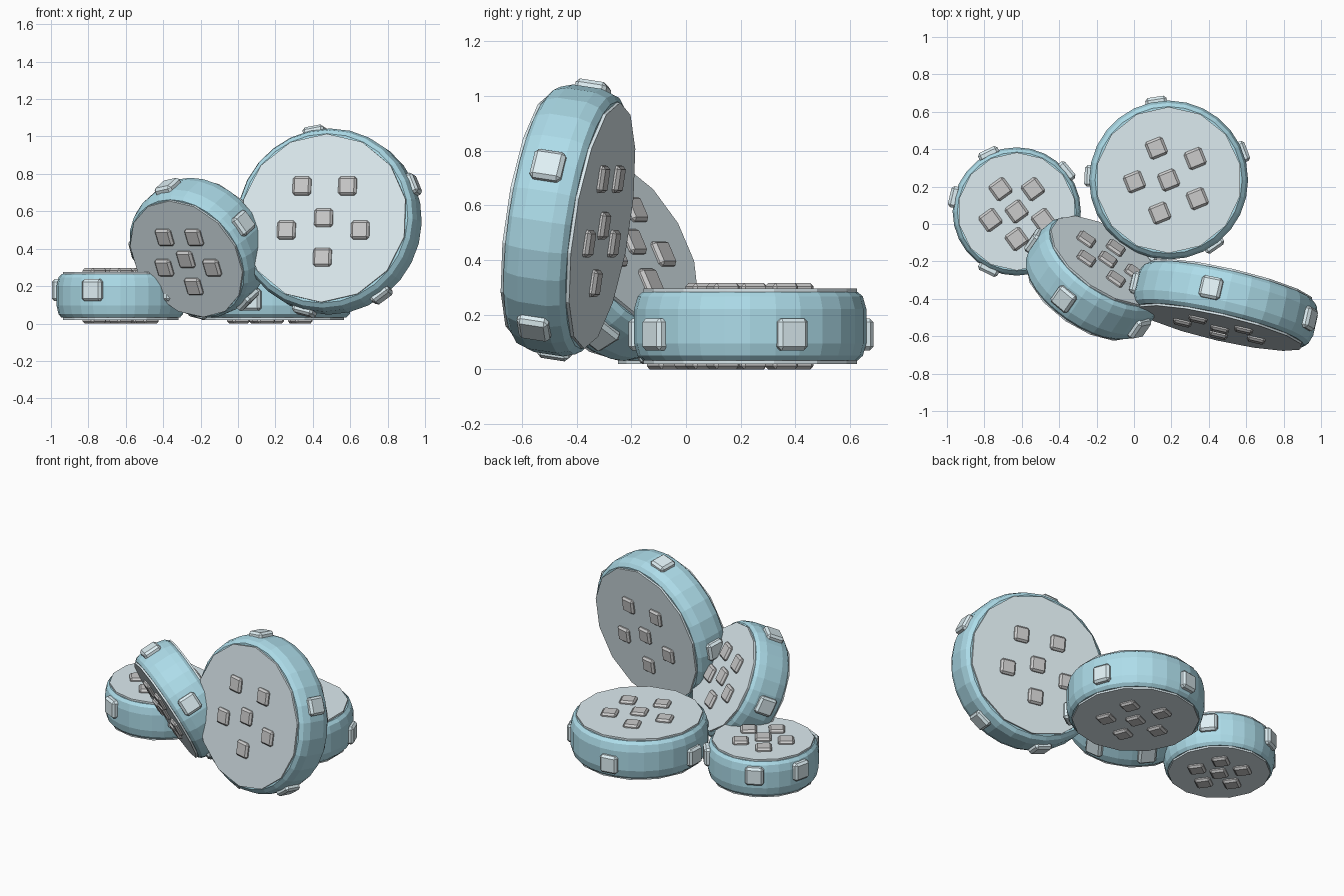
import bpy, bmesh
from math import cos, sin, radians, pi
from mathutils import Matrix, Vector

if "Cube" in bpy.data.objects:
    bpy.data.objects.remove(bpy.data.objects["Cube"])


def material(name, rgb):
    m = bpy.data.materials.new(name)
    m.diffuse_color = (*rgb, 1)
    m.use_nodes = True
    m.node_tree.nodes["Principled BSDF"].inputs["Base Color"].default_value = m.diffuse_color
    return m


BLUE = material("rim_blue", (0.42, 0.72, 0.82))
PALE = material("face_pale_blue", (0.72, 0.83, 0.87))
LIGHT = material("stud_light_blue", (0.74, 0.87, 0.91))


def add_object(name, bm, matrix, mat=None):
    bmesh.ops.recalc_face_normals(bm, faces=bm.faces)
    me = bpy.data.meshes.new(name)
    bm.to_mesh(me)
    bm.free()
    ob = bpy.data.objects.new(name, me)
    bpy.context.collection.objects.link(ob)
    ob.matrix_world = matrix
    if mat:
        me.materials.append(mat)
    return ob


def lathe(profile, sides, phase=0.0):
    """Closed solid of revolution from (radius, z) points."""
    bm = bmesh.new()
    rings = []
    for r, z in profile:
        rings.append([bm.verts.new((r * cos(phase + 2 * pi * i / sides),
                                    r * sin(phase + 2 * pi * i / sides), z))
                      for i in range(sides)])
    for a, b in zip(rings, rings[1:]):
        for i in range(sides):
            j = (i + 1) % sides
            bm.faces.new((a[i], a[j], b[j], b[i]))
    bm.faces.new(rings[0])
    bm.faces.new(rings[-1])
    return bm


def add_block(bm, matrix, size, bevel=0.012):
    """Bevelled box added to bm."""
    part = bmesh.new()
    bmesh.ops.create_cube(part, size=1)
    bmesh.ops.scale(part, vec=size, verts=part.verts)
    bmesh.ops.bevel(part, geom=part.edges[:], offset=bevel, segments=1, affect='EDGES')
    part.transform(matrix)
    tmp = bpy.data.meshes.new("tmp")
    part.to_mesh(tmp)
    part.free()
    bm.from_mesh(tmp)
    bpy.data.meshes.remove(tmp)


def puck(name, centre, normal, r, h, dot_phase, dot_turn, rim_angles, rim_z):
    # local frame: z is the face normal, x stays horizontal
    n = Vector(normal).normalized()
    u = Vector((0, 0, 1)).cross(n)
    u = u.normalized() if u.length > 1e-4 else Vector((1, 0, 0))
    v = n.cross(u)
    frame = Matrix((u, v, n)).transposed().to_4x4()
    frame.translation = centre

    # coloured rim with chamfered shoulders
    half = [(0.925 * r, h - 0.012), (0.97 * r, h - 0.03), (r, h - 0.075)]
    profile = half + [(a, -z) for a, z in reversed(half)]
    add_object(name + "_rim", lathe(profile, 28, pi / 2), frame, BLUE)

    # pale face discs
    for side, label in ((1, "front"), (-1, "back")):
        disc = lathe([(0.92 * r, side * (h - 0.03)), (0.92 * r, side * h)], 14, pi / 2)
        add_object(f"{name}_{label}_disc", disc, frame, PALE)

    # six square dots on each face
    bm = bmesh.new()
    spots = [(0, 0)] + [(0.43 * r * cos(radians(dot_phase + 72 * k)),
                         0.43 * r * sin(radians(dot_phase + 72 * k))) for k in range(5)]
    for x, y in spots:
        for side in (1, -1):
            m = Matrix.Translation((x, y, side * h)) @ Matrix.Rotation(radians(dot_turn), 4, 'Z')
            add_block(bm, m, (0.1, 0.1, 0.04))
    add_object(name + "_dots", bm, frame)

    # five studs round the rim
    bm = bmesh.new()
    for a in rim_angles:
        m = Matrix.Rotation(radians(a), 4, 'Z') @ Matrix.Translation((r, 0, rim_z))
        add_block(bm, m, (0.05, 0.115, 0.118), 0.014)
    add_object(name + "_rim_studs", bm, frame, LIGHT)


LEAN_RIM = (24, 101, 178, 256, 307)

# two pucks lying flat
puck("small_flat_puck", (-0.627, 0.067, 0.148), (0, 0, 1), 0.343, 0.128,
     270, 36, (39, 116, 167, 244, 322), 0.03)
puck("medium_flat_puck", (0.185, 0.235, 0.158), (0, 0, 1), 0.425, 0.138,
     255, 22, (21, 99, 177, 254, 305), -0.03)
# large puck standing and leaning back
puck("large_standing_puck", (0.488, -0.432, 0.545), (-0.2225, -0.963, 0.148), 0.495, 0.13,
     270, 0, LEAN_RIM, 0.0)
# puck tipped forward between the others
puck("tilted_puck", (-0.21, -0.29, 0.405), (-0.506, -0.731, -0.459), 0.38, 0.132,
     270, 0, LEAN_RIM, 0.015)
